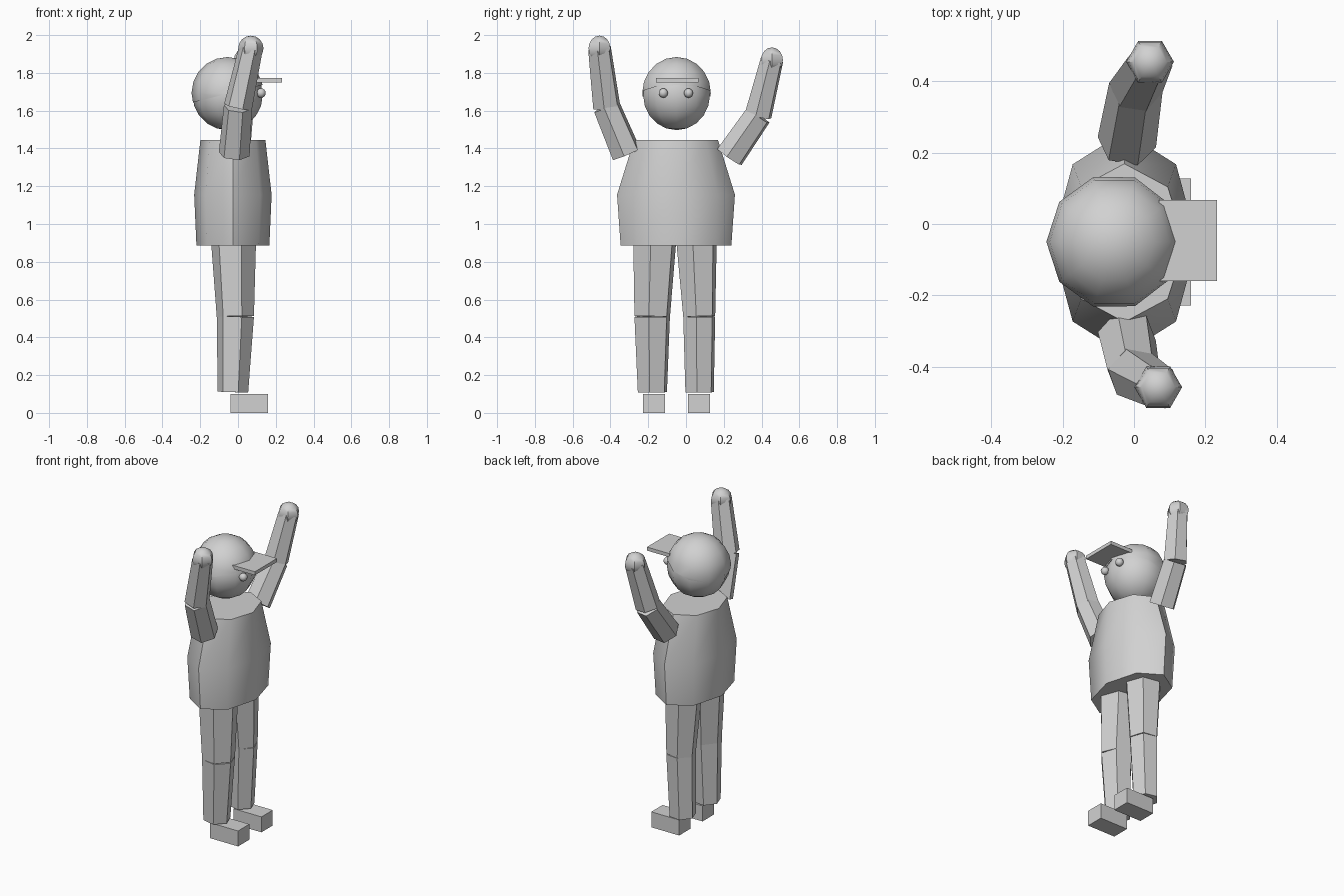
import bpy, bmesh, math
from mathutils import Matrix, Vector

if "Cube" in bpy.data.objects:
    bpy.data.objects.remove(bpy.data.objects["Cube"], do_unlink=True)

grey = bpy.data.materials.new("light_grey")
grey.use_nodes = True
colour = (0.64, 0.64, 0.64, 1)
grey.diffuse_color = colour
grey.node_tree.nodes["Principled BSDF"].inputs["Base Color"].default_value = colour


def finish(name, bm, smooth=False):
    bmesh.ops.recalc_face_normals(bm, faces=bm.faces)
    mesh = bpy.data.meshes.new(name)
    bm.to_mesh(mesh)
    bm.free()
    mesh.materials.append(grey)
    obj = bpy.data.objects.new(name, mesh)
    bpy.context.collection.objects.link(obj)
    if smooth:
        bpy.ops.object.select_all(action='DESELECT')
        obj.select_set(True)
        bpy.context.view_layer.objects.active = obj
        bpy.ops.object.shade_smooth_by_angle(angle=math.radians(50))
    return obj


def box(name, low, high):
    low, high = Vector(low), Vector(high)
    bm = bmesh.new()
    bmesh.ops.create_cube(bm, size=1, matrix=Matrix.Translation((low + high) / 2)
                          @ Matrix.Diagonal((high - low).to_4d()))
    return finish(name, bm)


def ball_mesh(centre, radius, sides, rings):
    # A corner of the outline points along y
    bm = bmesh.new()
    bmesh.ops.create_uvsphere(bm, u_segments=sides, v_segments=rings, radius=radius,
                              matrix=Matrix.Translation(centre)
                              @ Matrix.Rotation(math.pi / 2, 4, 'Z'))
    return bm


def limb(name, start, end, r1, r2, roll):
    # Six-sided tapered segment between two joints
    start, end = Vector(start), Vector(end)
    axis = end - start
    turn = Vector((0, 0, 1)).rotation_difference(axis).to_matrix().to_4x4()
    bm = bmesh.new()
    bmesh.ops.create_cone(bm, cap_ends=True, segments=6, radius1=r1, radius2=r2,
                          depth=axis.length,
                          matrix=Matrix.Translation((start + end) / 2) @ turn
                          @ Matrix.Rotation(math.radians(roll), 4, 'Z'))
    return finish(name, bm)


# Torso: stacked eight-sided rings (height, half depth, half width)
bm = bmesh.new()
loops = []
for z, rx, ry in ((0.885, 0.193, 0.293), (1.155, 0.205, 0.312), (1.445, 0.172, 0.222)):
    angles = [i * math.pi / 4 for i in range(8)]
    loops.append([bm.verts.new((-0.027 + rx * math.cos(a), -0.053 + ry * math.sin(a), z))
                  for a in angles])
for a, b in zip(loops, loops[1:]):
    for i in range(8):
        j = (i + 1) % 8
        bm.faces.new((a[i], a[j], b[j], b[i]))
bm.faces.new(loops[0])
bm.faces.new(loops[-1])
finish("torso", bm, True)

# Head, with a slightly larger cap trimmed by a tilted plane
finish("head", ball_mesh((-0.055, -0.05, 1.683), 0.186, 10, 10), True)
bm = ball_mesh((-0.055, -0.05, 1.693), 0.191, 10, 10)
bmesh.ops.bisect_plane(bm, geom=bm.verts[:] + bm.edges[:] + bm.faces[:],
                       plane_co=(-0.235, 0, 1.645), plane_no=(-0.25, 0, 1), clear_inner=True)
finish("cap", bm, True)
box("cap_brim", (0.07, -0.16, 1.75), (0.233, 0.067, 1.773))

# Eyes
for side, y in (("right", -0.12), ("left", 0.013)):
    finish(side + "_eye", ball_mesh((0.122, y, 1.693), 0.025, 10, 8), True)

# Legs: ankle, knee and hip as (x, y, z), radius
legs = {
    "right": (((-0.027, -0.178, 0.11), 0.082), ((-0.014, -0.179, 0.51), 0.1),
              ((-0.024, -0.165, 0.93), 0.122)),
    "left": (((-0.027, 0.072, 0.11), 0.08), ((-0.014, 0.07, 0.51), 0.09),
             ((-0.024, 0.055, 0.93), 0.115)),
}
for side, ((ankle, ra), (knee, rk), (hip, rh)) in legs.items():
    limb(side + "_shin", ankle, knee, ra, rk, 20)
    limb(side + "_thigh", knee, hip, rk, rh, 20)

# Shoes
for side, y in (("right", -0.17), ("left", 0.069)):
    box(side + "_shoe", (-0.04, y - 0.058, 0), (0.16, y + 0.058, 0.1))

# Arms: shoulder, elbow and hand
arms = {
    "right": ((-0.02, -0.315, 1.37), (0.0, -0.42, 1.62), (0.068, -0.458, 1.93)),
    "left": ((-0.02, 0.23, 1.355), (0.005, 0.382, 1.575), (0.045, 0.455, 1.868)),
}
for side, (shoulder, elbow, hand) in arms.items():
    limb(side + "_upper_arm", shoulder, elbow, 0.083, 0.076, 20)
    limb(side + "_forearm", elbow, hand, 0.076, 0.064, 20)
    finish(side + "_hand", ball_mesh(hand, 0.067, 6, 8), True)
